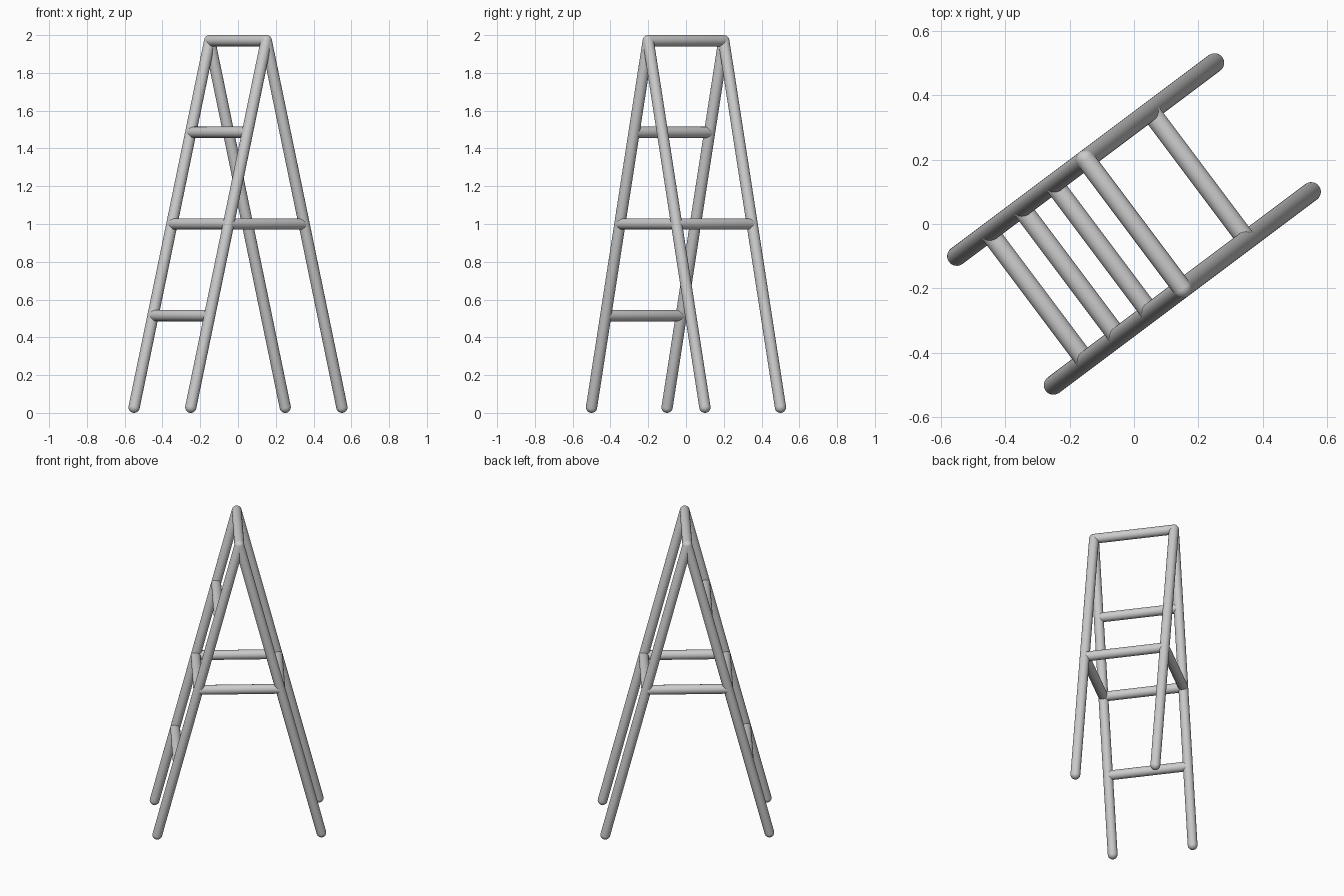
import bpy, bmesh, math
from mathutils import Vector

if "Cube" in bpy.data.objects:
    bpy.data.objects.remove(bpy.data.objects["Cube"])

R = 0.03           # tube radius
SIDES, CAP = 24, 6 # tube sides, rings per rounded end
BOTTOM, TOP = R, 2 - R


def tube(name, a, b):
    """Round-ended tube from a to b, lathed from a capsule profile."""
    a, b = Vector(a), Vector(b)
    length = (b - a).length
    angles = [math.pi / 2 * i / CAP for i in range(CAP + 1)]
    profile = [(R * math.sin(t), -R * math.cos(t)) for t in angles]
    profile += [(x, length - z) for x, z in reversed(profile)]
    bm = bmesh.new()
    verts = [bm.verts.new((x, 0, z)) for x, z in profile]
    edges = [bm.edges.new(pair) for pair in zip(verts, verts[1:])]
    bmesh.ops.spin(bm, geom=verts + edges, axis=(0, 0, 1), cent=(0, 0, 0),
                   angle=2 * math.pi, steps=SIDES)
    bmesh.ops.remove_doubles(bm, verts=bm.verts, dist=1e-5)
    bmesh.ops.recalc_face_normals(bm, faces=bm.faces)
    for f in bm.faces:
        f.smooth = True
    mesh = bpy.data.meshes.new(name)
    bm.to_mesh(mesh)
    bm.free()
    ob = bpy.data.objects.new(name, mesh)
    ob.location = a
    ob.rotation_euler = (b - a).to_track_quat('Z', 'Y').to_euler()
    bpy.context.collection.objects.link(ob)


def point(side, face, t):
    """Point on a leg: side -1/1 along the rungs, face -1 climbing / 1 support,
    t = 0 at the foot and 1 at the top."""
    spread = face * (1 - t)
    return (side * 0.15 + spread * 0.4,
            -side * 0.2 + spread * 0.3,
            BOTTOM + (TOP - BOTTOM) * t)


# Legs and side spreaders
for side, s in ((-1, "left"), (1, "right")):
    for face, f in ((-1, "climbing"), (1, "support")):
        tube(f"{f}_leg_{s}", point(side, face, 0), point(side, face, 1))
    tube(f"spreader_{s}", point(side, -1, 0.5), point(side, 1, 0.5))

# Top bar and climbing rungs
for name, t in (("lower_rung", 0.25), ("middle_rung", 0.5),
                ("upper_rung", 0.75), ("top_bar", 1)):
    tube(name, point(-1, -1, t), point(1, -1, t))

# Crossbar on the support side
tube("support_crossbar", point(-1, 1, 0.5), point(1, 1, 0.5))
